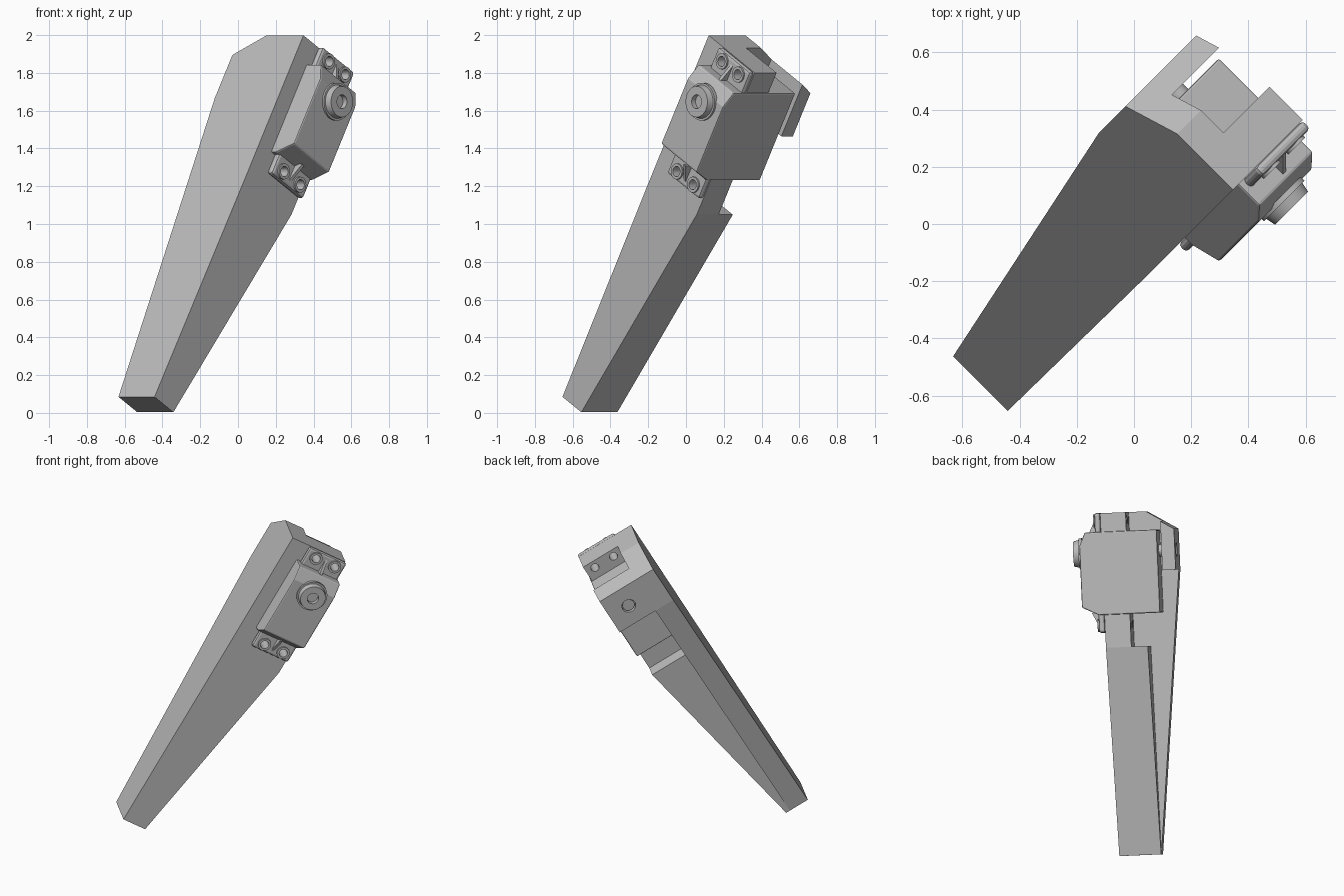
import bpy, bmesh, math
from mathutils import Matrix, Vector

if "Cube" in bpy.data.objects:
    bpy.data.objects.remove(bpy.data.objects["Cube"])

# Leaning frame of the leg: x runs along it, y across it, z through its depth
r = math.sqrt(0.5)
along = Vector((0.5 * r, 0.5 * r, 0.866))
across = Vector((r, -r, 0))
depth = along.cross(across)
FRAME = Matrix((along, across, depth)).transposed().to_4x4()
FRAME.translation = (-0.548, -0.548, 0.085)

grey = bpy.data.materials.new("plain grey")
grey.use_nodes = True
grey.diffuse_color = (0.5, 0.5, 0.5, 1)
grey.node_tree.nodes["Principled BSDF"].inputs["Base Color"].default_value = (0.5, 0.5, 0.5, 1)


def finish(name, bm):
    bmesh.ops.recalc_face_normals(bm, faces=bm.faces)
    mesh = bpy.data.meshes.new(name)
    bm.to_mesh(mesh)
    bm.free()
    mesh.materials.append(grey)
    ob = bpy.data.objects.new(name, mesh)
    ob.matrix_world = FRAME
    bpy.context.collection.objects.link(ob)
    return ob


def loft(name, low, high):
    """Solid between two loops of (along, across, depth) points."""
    bm = bmesh.new()
    a = [bm.verts.new(p) for p in low]
    b = [bm.verts.new(p) for p in high]
    bm.faces.new(a)
    bm.faces.new(b)
    for i in range(len(a)):
        j = (i + 1) % len(a)
        bm.faces.new((a[i], a[j], b[j], b[i]))
    return finish(name, bm)


def slab(name, outline, d0, d1):
    """Outline of (along, across) points pushed through the depth."""
    return loft(name, [(a, u, d0) for a, u in outline], [(a, u, d1) for a, u in outline])


def box(name, a0, a1, u0, u1, d0, d1):
    return slab(name, [(a0, u0), (a1, u0), (a1, u1), (a0, u1)], d0, d1)


def pegs(name, spots, radius, u0, u1, top=None):
    """Round pegs lying across the leg at (along, depth) spots."""
    bm = bmesh.new()
    for a, d in spots:
        m = Matrix.Translation((a, (u0 + u1) / 2, d)) @ Matrix.Rotation(-math.pi / 2, 4, "X")
        bmesh.ops.create_cone(bm, cap_ends=True, segments=32, radius1=radius,
                              radius2=radius if top is None else top,
                              depth=u1 - u0, matrix=m)
    return finish(name, bm)


def bake(ob):
    bpy.context.view_layer.update()
    graph = bpy.context.evaluated_depsgraph_get()
    mesh = bpy.data.meshes.new_from_object(ob.evaluated_get(graph))
    ob.modifiers.clear()
    ob.data = mesh


def cut(ob, cutter):
    mod = ob.modifiers.new("cut", "BOOLEAN")
    mod.operation = "DIFFERENCE"
    mod.solver = "EXACT"
    mod.object = cutter
    bake(ob)


def soften(ob, width, segments=2):
    mod = ob.modifiers.new("bevel", "BEVEL")
    mod.width = width
    mod.segments = segments
    bake(ob)


LEDGE, TOP = 1.343, 2.21
BACK, DEEP = 0.135, 0.397

# Leg: flanged back plate, tapered lower block, upper side wall
slab("back_plate", [(0, 0.15), (LEDGE, 0.16), (TOP, 0.16), (TOP, -0.115),
                    (2.09, -0.312), (1.826, -0.312), (0, -0.12)], 0, BACK)
loft("lower_leg",
     [(0, -0.12, 0), (0, 0.15, 0), (0, 0.15, 0.163), (0, -0.12, 0.163)],
     [(LEDGE, -0.11, 0), (LEDGE, 0.16, 0), (LEDGE, 0.16, DEEP), (LEDGE, -0.11, DEEP)])
wall = box("servo_wall", LEDGE, TOP, -0.004, 0.16, BACK, DEEP)
rear = slab("bearing_plate", [(1.826, -0.312), (2.09, -0.312), (2.142, -0.226),
                              (1.826, -0.226)], BACK, 0.404)

# Servo case with sloped ends
case = slab("servo_case", [(1.555, -0.2), (2.09, -0.2), (2.09, 0.265), (2.005, 0.303),
                           (1.608, 0.303), (1.555, 0.196)], 0.1, 0.406)
soften(case, 0.008)

# Mounting ears with ribs and screw holes
ears = box("mounting_ears", 1.44, 2.213, 0.16, 0.2, 0.125, 0.4)
soften(ears, 0.015)
screws = [(a, d) for a in (1.49, 2.163) for d in (0.194, 0.334)]
rims = pegs("screw_rims", screws, 0.042, 0.19, 0.21)
holes = pegs("screw_hole_cutter", screws, 0.027, -0.1, 0.3)
for part in (wall, ears, rims):
    cut(part, holes)
for name, root, tip in (("lower_rib", 1.57, 1.46), ("upper_rib", 2.08, 2.19)):
    low = [(root, 0.195, 0.255), (tip, 0.195, 0.255), (root, 0.25, 0.255)]
    loft(name, low, [(a, u, 0.273) for a, u, d in low])

# Output hub with a bored centre, and the rear axle in its bearing
axis = [(1.955, 0.261)]
collar = pegs("hub_collar", axis, 0.1, 0.295, 0.315)
hub = pegs("output_hub", axis, 0.09, 0.31, 0.35, 0.082)
bore = pegs("hub_bore_cutter", axis, 0.037, 0.32, 0.4)
cut(hub, bore)
bearing = pegs("bearing_cutter", axis, 0.045, -0.4, -0.15)
cut(rear, bearing)
axle = pegs("rear_axle", axis, 0.039, -0.3, -0.19)

for cutter in (holes, bore, bearing):
    bpy.data.objects.remove(cutter)

# Smooth the round parts only
bpy.ops.object.select_all(action="DESELECT")
for ob in (collar, hub, axle, rims):
    ob.select_set(True)
    bpy.context.view_layer.objects.active = ob
bpy.ops.object.shade_smooth_by_angle(angle=math.radians(30))
